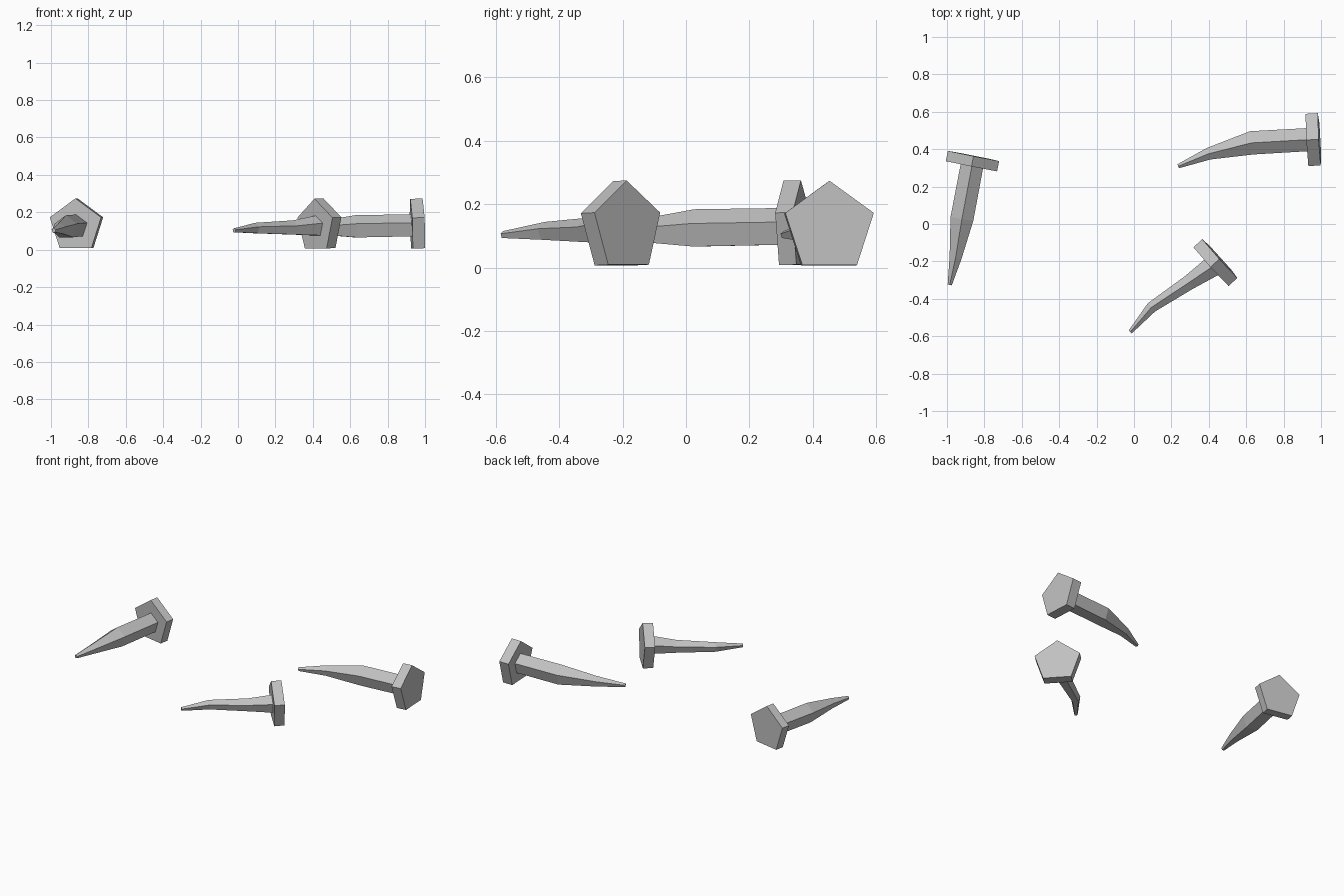
import bpy, bmesh, math
from mathutils import Vector

cube = bpy.data.objects.get("Cube")
if cube:
    bpy.data.objects.remove(cube, do_unlink=True)

SIDES = 5
HEAD_RADIUS = 0.147

iron = bpy.data.materials.new("iron grey")
iron.use_nodes = True
colour = (0.53, 0.53, 0.53, 1)
iron.diffuse_color = colour
iron.node_tree.nodes["Principled BSDF"].inputs["Base Color"].default_value = colour


def ring(bm, centre, axis, radius):
    """Pentagon across an axis, with one corner pointing up."""
    axis = axis.normalized()
    side = axis.cross(Vector((0, 0, 1))).normalized()
    up = side.cross(axis)
    angles = [math.tau * i / SIDES for i in range(SIDES)]
    return [bm.verts.new(centre + (side * math.sin(a) + up * math.cos(a)) * radius)
            for a in angles]


def loft(name, sections):
    """Capped flat-sided skin through (centre, axis, radius) sections."""
    bm = bmesh.new()
    rings = [ring(bm, *s) for s in sections]
    for a, b in zip(rings, rings[1:]):
        for i in range(SIDES):
            j = (i + 1) % SIDES
            bm.faces.new((a[i], a[j], b[j], b[i]))
    bm.faces.new(rings[0])
    bm.faces.new(rings[-1])
    bmesh.ops.recalc_face_normals(bm, faces=bm.faces)
    mesh = bpy.data.meshes.new(name)
    bm.to_mesh(mesh)
    bm.free()
    mesh.materials.append(iron)
    obj = bpy.data.objects.new(name, mesh)
    bpy.context.collection.objects.link(obj)


def nail(name, head_centre, outward, thickness, path, radii):
    """Head plate plus a tapering shaft from the head to the tip."""
    out = Vector(outward).normalized()
    top = Vector(head_centre)
    loft(name + "_head", [(top, out, HEAD_RADIUS),
                          (top - out * thickness, out, HEAD_RADIUS)])
    points = [Vector(p) for p in path]
    sections = [(points[0] + out * thickness / 2, out, radii[0]),
                (points[0], out, radii[0])]
    for i in range(1, len(points)):
        after = points[min(i + 1, len(points) - 1)]
        tangent = (points[i] - points[i - 1]).normalized()
        if i + 1 < len(points):
            tangent += (after - points[i]).normalized()
        sections.append((points[i], -tangent, radii[i]))
    loft(name + "_shaft", sections)


# Bent nail
nail("bent_nail", (0.992, 0.453, 0.127), (0.998, 0.054, 0.035), 0.066,
     [(0.93, 0.451, 0.124), (0.63, 0.434, 0.119), (0.4, 0.376, 0.112), (0.237, 0.309, 0.103)],
     [0.065, 0.066, 0.034, 0.012])

# Straight nail
nail("straight_nail", (-0.858, 0.364, 0.128), (0.195, 0.98, 0.01), 0.056,
     [(-0.867, 0.308, 0.124), (-0.92, 0.028, 0.119), (-0.954, -0.18, 0.112), (-0.985, -0.325, 0.103)],
     [0.064, 0.065, 0.034, 0.012])

# Thin nail
nail("thin_nail", (0.46, -0.184, 0.128), (0.74, 0.67, 0.035), 0.064,
     [(0.428, -0.222, 0.125), (0.295, -0.312, 0.115), (0.094, -0.445, 0.113), (-0.02, -0.577, 0.103)],
     [0.06, 0.042, 0.031, 0.012])
